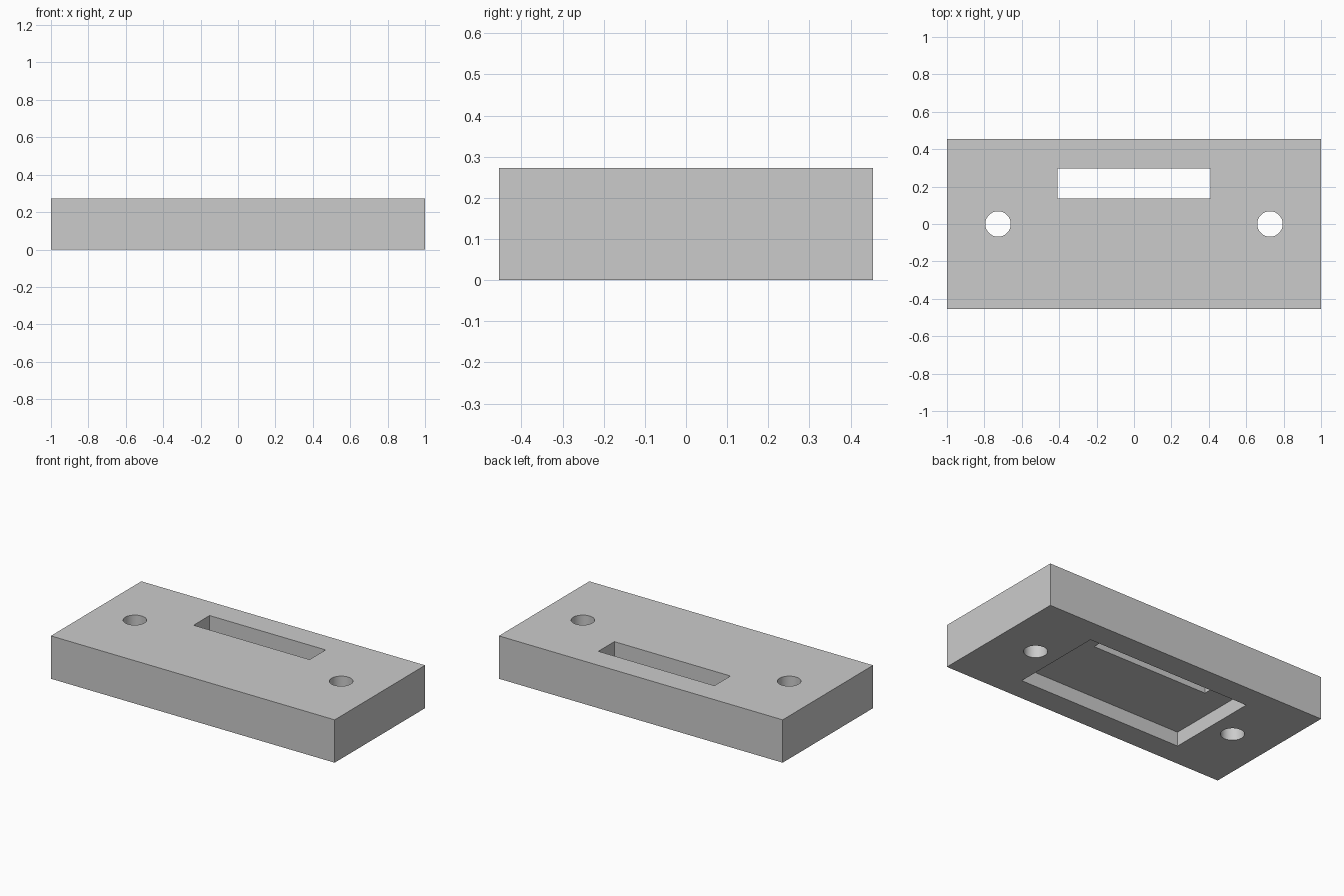
import bpy
import math

default = bpy.data.objects.get("Cube")
if default:
    bpy.data.objects.remove(default, do_unlink=True)

WIDTH, DEPTH, HEIGHT = 2.0, 0.91, 0.273
POCKET_DEPTH = 0.09

grey = bpy.data.materials.new("light_grey")
grey.use_nodes = True
colour = (0.6, 0.6, 0.6, 1.0)
grey.diffuse_color = colour
grey.node_tree.nodes["Principled BSDF"].inputs["Base Color"].default_value = colour


def box(name, x, y, z):
    """Box spanning the given (low, high) ranges."""
    spans = (x, y, z)
    bpy.ops.mesh.primitive_cube_add(size=1, location=[(a + b) / 2 for a, b in spans])
    obj = bpy.context.object
    obj.name = name
    obj.scale = [b - a for a, b in spans]
    bpy.ops.object.transform_apply(location=True, rotation=False, scale=True)
    obj.data.materials.append(grey)
    return obj


# Solid block
block = box("mounting_block", (-WIDTH / 2, WIDTH / 2), (-DEPTH / 2, DEPTH / 2), (0, HEIGHT))

# Shallow pocket in the underside and slot through to the top
cutters = [
    box("pocket_cutter", (-0.575, 0.575), (-0.302, 0.302), (-0.1, POCKET_DEPTH)),
    box("slot_cutter", (-0.409, 0.409), (0.137, 0.298), (0.05, HEIGHT + 0.1)),
]

# Screw holes on both sides
for side, sign in (("left", 1), ("right", -1)):
    bpy.ops.mesh.primitive_cylinder_add(
        vertices=48, radius=0.068, depth=1, location=(sign * 0.727, 0, HEIGHT / 2))
    hole = bpy.context.object
    hole.name = side + "_hole_cutter"
    hole.data.materials.append(grey)
    cutters.append(hole)

# Cut the openings, then discard the cutters
bpy.ops.object.select_all(action="DESELECT")
block.select_set(True)
bpy.context.view_layer.objects.active = block
for cutter in cutters:
    cutter.hide_render = True
    cut = block.modifiers.new(cutter.name, "BOOLEAN")
    cut.operation = "DIFFERENCE"
    cut.solver = "EXACT"
    cut.object = cutter
    bpy.ops.object.modifier_apply(modifier=cut.name)
for cutter in cutters:
    bpy.data.objects.remove(cutter, do_unlink=True)

# Round hole walls, crisp edges elsewhere
bpy.ops.object.shade_smooth_by_angle(angle=math.radians(30))
